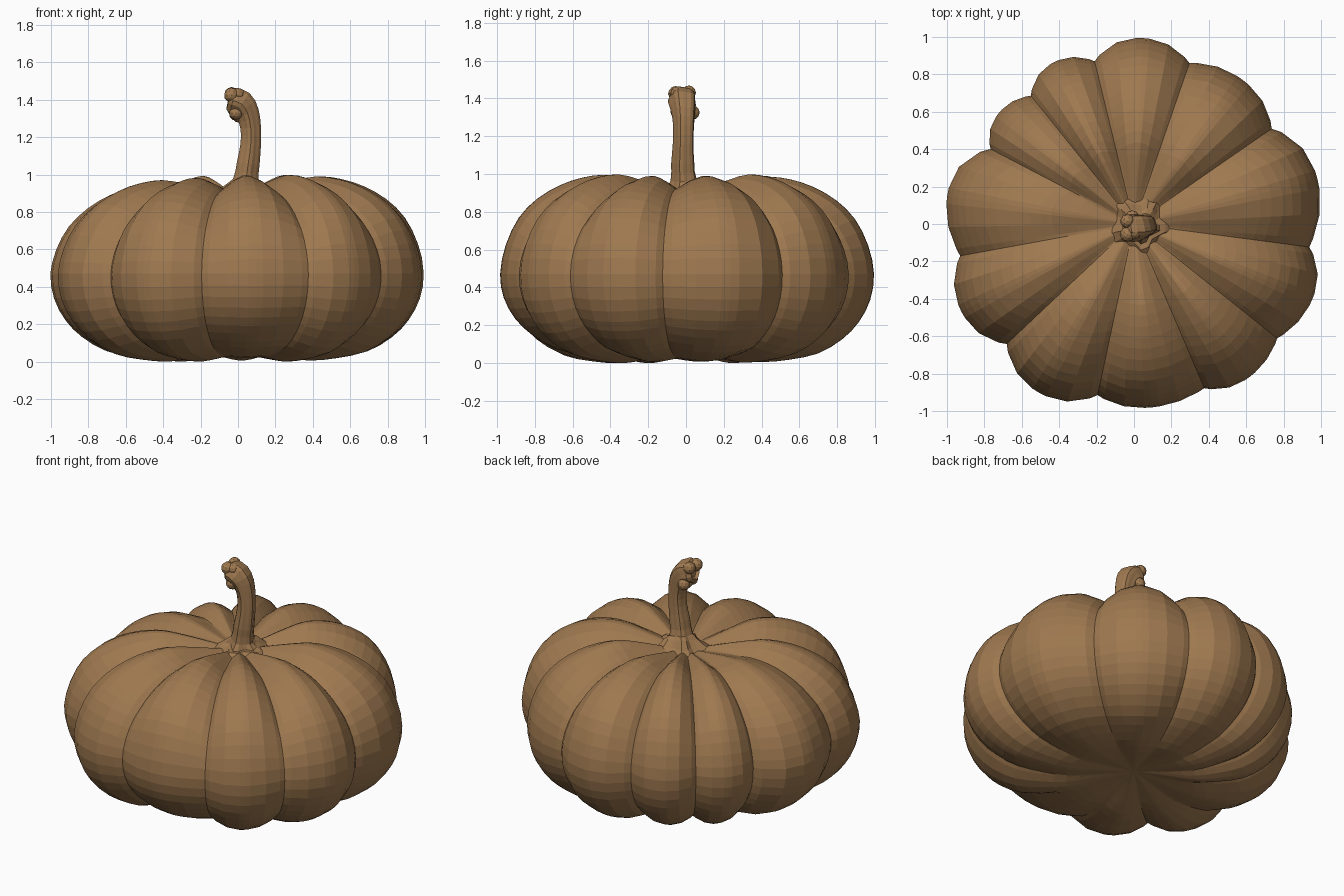
import bpy, bmesh, math
from mathutils import Vector

if "Cube" in bpy.data.objects:
    bpy.data.objects.remove(bpy.data.objects["Cube"])

mat = bpy.data.materials.new("pumpkin brown")
mat.diffuse_color = (0.345, 0.19, 0.08, 1)
mat.use_nodes = True
mat.node_tree.nodes["Principled BSDF"].inputs["Base Color"].default_value = mat.diffuse_color


def make_object(name, bm):
    bmesh.ops.recalc_face_normals(bm, faces=bm.faces)
    me = bpy.data.meshes.new(name)
    bm.to_mesh(me)
    bm.free()
    me.materials.append(mat)
    ob = bpy.data.objects.new(name, me)
    bpy.context.collection.objects.link(ob)
    return ob


def smooth_path(pts, n):
    # Catmull-Rom through the points, n steps per span
    p = [Vector(q) for q in pts]
    p = [2 * p[0] - p[1]] + p + [2 * p[-1] - p[-2]]
    out = []
    for i in range(1, len(p) - 2):
        a, b, c, d = p[i - 1:i + 3]
        for k in range(n):
            t = k / n
            out.append(0.5 * (2 * b + (c - a) * t + (2 * a - 5 * b + 4 * c - d) * t * t
                              + (3 * b - a - 3 * c + d) * t ** 3))
    return out + [p[-2]]


def skin(bm, rings):
    # Joins closed rings and caps both ends with a fan
    loops = [[bm.verts.new(c) for c in r] for r in rings]
    n = len(loops[0])
    for a, b in zip(loops, loops[1:]):
        for j in range(n):
            k = (j + 1) % n
            bm.faces.new((a[j], a[k], b[k], b[j]))
    for l in (loops[0], loops[-1]):
        m = bm.verts.new(sum((v.co for v in l), Vector()) / n)
        for j in range(n):
            bm.faces.new((l[j], l[(j + 1) % n], m))


# Pumpkin body: (groove angle, groove radius, peak radius, bottom lift, top lift) per lobe
LOBES = [(-169.6, .945, 1.035, 0, -.01), (-136.7, .935, 1.035, 0, 0), (-102, .935, .985, .035, .01),
         (-66.8, .955, 1.025, 0, .01), (-38.6, .98, 1.035, .01, 0), (-7.5, .945, 1.01, .015, 0),
         (34.7, .895, .965, .005, .01), (71, .91, .995, .01, 0), (103.6, .895, .965, .01, .01),
         (128.8, .88, .935, 0, -.02), (152.4, .865, 1.01, .015, -.03)]
SEG = 8
columns = []   # angle, groove radius, lobe height, bump, soft bump, lifts
for i, (a0, g0, pk, low, top) in enumerate(LOBES):
    a1, g1 = LOBES[(i + 1) % len(LOBES)][:2]
    if a1 < a0:
        a1 += 360
    for k in range(SEG):
        t = k / SEG
        t -= 0.06 * math.sin(4 * math.pi * t)     # finer columns near the creases
        bump = 1 - abs(2 * t - 1) ** 2.3
        g = g0 + (g1 - g0) * t
        columns.append((math.radians(a0 + (a1 - a0) * t), g, pk - g, bump,
                        math.sin(math.pi * t) ** 2, low, top))

PROFILE = [(.03, .90), (.1, .91), (.2, .935), (.32, .965), (.44, .985), (.56, .97), (.68, .93),
           (.8, .86), (.9, .76), (.97, .62), (1, .47), (.98, .33), (.92, .21), (.83, .115),
           (.7, .04), (.55, .01), (.4, .0), (.25, .02), (.12, .04), (.03, .05)]
rings = []
for p in smooth_path([(r, z, 0) for r, z in PROFILE], 2):
    r, z = p.x, p.y
    upper = z > .47
    fade = min(1, r / (.4 if upper else .65)) ** 1.3
    far = min(1, abs(z - .47) / .35)
    ring = []
    for a, g, h, hard, soft, low, top in columns:
        bump = soft + (hard - soft) * min(1, r / .8)      # creases soften towards the middle
        rad = g + h * bump
        dip = (1 - bump) * (-.07 if upper else .045)
        lift = hard * (top if upper else low)
        tilt = .012 * r * math.cos(a) if upper else 0
        ring.append((r * rad * math.cos(a), r * rad * math.sin(a),
                     max(0, z + (dip + lift) * fade * far + tilt)))
    rings.append(ring)
bm = bmesh.new()
skin(bm, rings)
make_object("pumpkin_body", bm)

# Stem: ridged tube with a flared star-shaped foot, bending towards -x
PATH = [(.035, 0, .88), (.037, 0, .925), (.042, -.01, .97), (.055, -.014, 1.06), (.068, -.012, 1.16),
        (.068, -.01, 1.25), (.05, -.012, 1.33), (.015, -.018, 1.38), (-.03, -.02, 1.395)]
RADII = [.18, .12, .068, .06, .054, .054, .062, .072, .07]
path = smooth_path(PATH, 2)
radii = [v.x for v in smooth_path([(r, 0, 0) for r in RADII], 2)]
rings = []
N = 20
for i, (p, r) in enumerate(zip(path, radii)):
    d = (path[min(i + 1, len(path) - 1)] - path[max(i - 1, 0)]).normalized()
    if i < 3:
        d = Vector((0, 0, 1))
    u = Vector((0, 1, 0)).cross(d).normalized()
    v = d.cross(u)
    ridge = .18 if i < 4 else .07
    ring = []
    for j in range(N):
        a = 2 * math.pi * j / N
        q = r * (1 + ridge * math.cos(5 * a + .9 + .08 * i))
        ring.append(p + u * q * math.cos(a) + v * q * math.sin(a))
    rings.append(ring)
# hollow end of the stem
end = sum(rings[-1], Vector()) / N
rings.append([end + (c - end) * .65 + Vector((-.022, 0, 0)) for c in rings[-1]])
rings.append([end + (c - end) * .5 + Vector((-.005, 0, 0)) for c in rings[-2]])
bm = bmesh.new()
skin(bm, rings)
make_object("stem", bm)

# Knobbly bumps half sunk into the broken stem end
bm = bmesh.new()
for x, y, z, r in [(-.035, -.055, 1.425, .04), (-.035, .015, 1.43, .038), (-.01, .035, 1.325, .038),
                   (-.01, -.045, 1.33, .038), (.005, -.01, 1.315, .038), (.0, -.045, 1.425, .038)]:
    res = bmesh.ops.create_icosphere(bm, subdivisions=2, radius=r)
    bmesh.ops.translate(bm, verts=res["verts"], vec=(x, y, z))
make_object("stem_knobs", bm)
